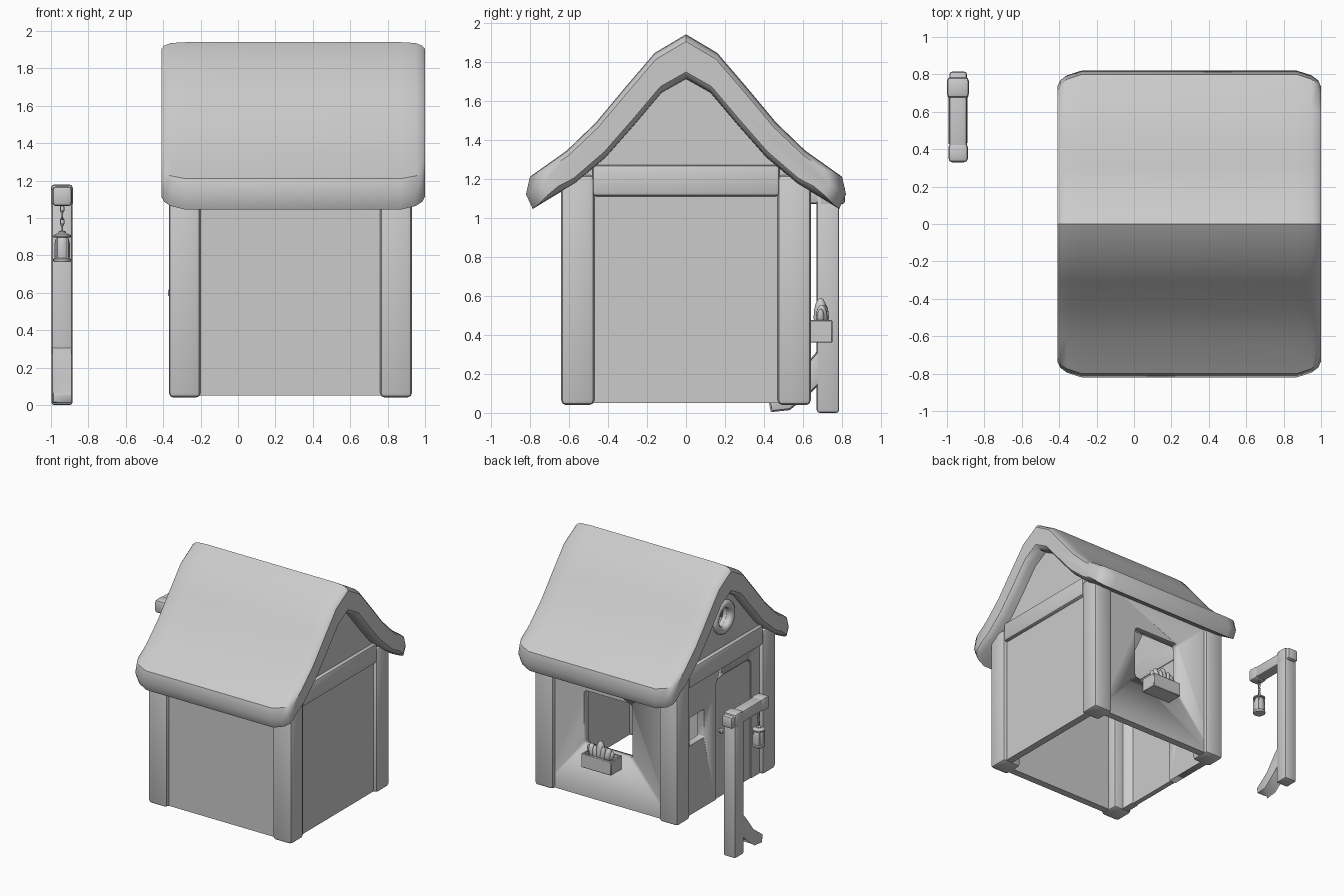
import bpy, bmesh, math
from mathutils import Vector, Matrix

if "Cube" in bpy.data.objects:
    bpy.data.objects.remove(bpy.data.objects["Cube"])


def finish(name, bm, bevel=0.0, segs=2, angle=40):
    if bevel:
        bm.normal_update()
        edges = [e for e in bm.edges if len(e.link_faces) == 2 and e.calc_face_angle(0) > 0.6]
        bmesh.ops.bevel(bm, geom=edges, offset=bevel, segments=segs, profile=0.5, affect='EDGES')
    bmesh.ops.recalc_face_normals(bm, faces=bm.faces)
    me = bpy.data.meshes.new(name)
    bm.to_mesh(me)
    bm.free()
    ob = bpy.data.objects.new(name, me)
    bpy.context.collection.objects.link(ob)
    bpy.ops.object.select_all(action='DESELECT')
    ob.select_set(True)
    bpy.context.view_layer.objects.active = ob
    bpy.ops.object.shade_smooth_by_angle(angle=math.radians(angle))
    return ob


def box(name, lo, hi, bevel=0.0, segs=2):
    lo, hi = Vector(lo), Vector(hi)
    bm = bmesh.new()
    bmesh.ops.create_cube(bm, size=1)
    for v in bm.verts:
        v.co = Vector(c * s for c, s in zip(v.co, hi - lo)) + (lo + hi) / 2
    return finish(name, bm, bevel, segs)


def loft(name, sections, bevel=0.0):
    """Join equal-length closed sections, capping both ends."""
    bm = bmesh.new()
    rings = [[bm.verts.new(p) for p in s] for s in sections]
    n = len(rings[0])
    for a, b in zip(rings, rings[1:]):
        for i in range(n):
            bm.faces.new((a[i], a[(i + 1) % n], b[(i + 1) % n], b[i]))
    bm.faces.new(rings[0])
    bm.faces.new(rings[-1])
    return finish(name, bm, bevel)


def prism_x(name, yz, x0, x1, bevel=0.0):
    return loft(name, [[(x, y, z) for y, z in yz] for x in (x0, x1)], bevel)


def rounded_rect(y0, y1, z0, z1, r, bottom=True):
    pts = []
    for cy, cz, a0, on in ((y1 - r, z1 - r, 0, True), (y0 + r, z1 - r, 90, True),
                           (y0 + r, z0 + r, 180, bottom), (y1 - r, z0 + r, 270, bottom)):
        if on:
            pts += [(cy + r * math.cos(math.radians(a0 + k * 30)),
                     cz + r * math.sin(math.radians(a0 + k * 30))) for k in range(4)]
        else:
            pts.append((y0 if a0 == 180 else y1, z0))
    return pts


def lathe(name, prof, loc, axis='Z', sides=20):
    rings = [[(r * math.cos(2 * math.pi * k / sides), r * math.sin(2 * math.pi * k / sides), z)
              for k in range(sides)] for r, z in prof]
    ob = loft(name, rings)
    if axis == 'X':
        ob.data.transform(Matrix.Rotation(-math.pi / 2, 4, 'Y'))
    ob.location = loc
    return ob


def torus(name, loc, R, r, rot=(0, 0, 0), scale=(1, 1, 1), n=24, m=10):
    bpy.ops.mesh.primitive_torus_add(major_radius=R, minor_radius=r, major_segments=n,
                                     minor_segments=m, location=loc, rotation=rot)
    ob = bpy.context.object
    ob.name, ob.scale = name, scale
    bpy.ops.object.shade_smooth()
    return ob


def cut(target, cutter):
    m = target.modifiers.new("opening", 'BOOLEAN')
    m.operation, m.object, m.solver = 'DIFFERENCE', cutter, 'EXACT'
    bpy.context.view_layer.objects.active = target
    bpy.ops.object.modifier_apply(modifier=m.name)
    bpy.data.objects.remove(cutter)


# Corner posts
for n, x in (("left", -0.37), ("right", 0.76)):
    for side, y in (("front", -0.64), ("back", 0.47)):
        box(f"{side}_{n}_post", (x, y, 0.04), (x + 0.17, y + 0.17, 1.22), 0.025)

# Gable walls and crossbeams
half = [(0.6, 0.05), (0.6, 1.2), (0.435, 1.40), (0.29, 1.57), (0.14, 1.74)]
gable = half + [(0, 1.82)] + [(-y, z) for y, z in reversed(half)]
prism_x("right_gable_wall", gable, 0.84, 0.90)
left = prism_x("left_gable_wall", gable, -0.34, -0.28)
box("right_crossbeam", (0.83, -0.48, 1.11), (0.93, 0.48, 1.27), 0.02)
box("left_crossbeam", (-0.37, -0.48, 1.11), (-0.27, 0.48, 1.27), 0.02)

# Side walls
box("front_wall", (-0.3, -0.61, 0.05), (0.86, -0.55, 1.25))
back = box("back_wall", (-0.3, 0.55, 0.05), (0.86, 0.61, 1.25))

# Window openings
rect = rounded_rect(0.06, 0.50, 0.47, 0.92, 0.03)
cut(back, loft("window_cutter", [[(x, y, z) for x, z in rect] for y in (0.4, 0.8)]))
cut(left, prism_x("small_window_cutter", rounded_rect(0.25, 0.44, 0.62, 0.85, 0.01), -0.5, -0.1))
cut(left, lathe("round_cutter", [(0.08, -0.2), (0.08, 0.2)], (-0.31, 0, 1.51), 'X', 24))
torus("round_window_frame", (-0.335, 0, 1.51), 0.105, 0.033, (0, math.pi / 2, 0))

# Door
cut(left, prism_x("door_cutter", rounded_rect(-0.36, 0.10, 0.0, 1.04, 0.06, False), -0.5, -0.1))
prism_x("door", rounded_rect(-0.355, 0.095, 0.05, 1.035, 0.06, False), -0.332, -0.29)
lathe("door_knob", [(0.01, -0.01), (0.01, 0.015), (0.022, 0.022), (0.024, 0.035), (0.012, 0.045)],
      (-0.33, 0.05, 0.60), 'X', 12)

# Curved thick roof: outer and inner point pairs from ridge to eave
pairs = [((0, 1.94), (0, 1.71)), ((0.16, 1.845), (0.125, 1.64)), ((0.31, 1.67), (0.26, 1.48)),
         ((0.46, 1.49), (0.41, 1.31)), ((0.61, 1.345), (0.57, 1.175)),
         ((0.80, 1.21), (0.72, 1.085)), ((0.82, 1.12), (0.785, 1.045))]


def roof_section(x, shrink, pull):
    outer, inner = [], []
    for i, (o, q) in enumerate(pairs):
        o, q = Vector(o), Vector(q)
        mid = (o + q) / 2
        off = Vector((-pull, pull * 0.72)) if i >= 5 else Vector((0, 0))
        outer.append(mid + (o - mid) * shrink + off)
        inner.append(mid + (q - mid) * shrink + off)
    loop = outer + inner[::-1]
    mirror = [Vector((-p.x, p.y)) for p in loop[1:-1]][::-1]
    return [(x, p.x, p.y) for p in loop + mirror]


ends = [(0.0, 0.68, 0.08), (0.015, 0.84, 0.05), (0.05, 0.96, 0.025), (0.13, 1, 0)]
loft("roof", [roof_section(-0.41 + d, s, p) for d, s, p in ends] +
     [roof_section(1.0 - d, s, p) for d, s, p in reversed(ends)])

# Planter under the back window
planter = box("planter", (0.155, 0.61, 0.36), (0.425, 0.75, 0.475), 0.004, 1)
cut(planter, box("planter_cutter", (0.17, 0.625, 0.45), (0.41, 0.735, 0.6)))
plants = [(0.29, 0.69, 0.10, 0.036), (0.22, 0.695, 0.06, 0.03), (0.36, 0.695, 0.065, 0.03),
          (0.255, 0.71, 0.07, 0.022), (0.325, 0.71, 0.06, 0.022), (0.19, 0.69, 0.04, 0.018),
          (0.39, 0.69, 0.045, 0.018)]
for x, y, h, r in plants:
    bpy.ops.mesh.primitive_uv_sphere_add(segments=12, ring_count=8, location=(x, y, 0.49))
    leaf = bpy.context.object
    leaf.name, leaf.scale = "plant", (r, r, h)
    leaf.rotation_euler.y = (x - 0.29) * 2.5
    bpy.ops.object.shade_smooth()

# Lantern post with arm and foot brace
box("lantern_post", (-0.997, 0.67, 0), (-0.885, 0.785, 1.16), 0.015)
box("post_cap", (-1.0, 0.675, 1.055), (-0.883, 0.785, 1.18), 0.02)
box("lantern_arm", (-0.987, 0.35, 1.07), (-0.893, 0.815, 1.165), 0.015)
box("arm_end", (-0.992, 0.33, 1.063), (-0.888, 0.43, 1.17), 0.02)
prism_x("foot_brace", [(0.70, 0.34), (0.64, 0.27), (0.55, 0.15), (0.43, 0.06), (0.44, 0.01),
                       (0.53, 0.02), (0.63, 0.10), (0.70, 0.17)], -0.993, -0.889, 0.006)

# Chain and lantern
L = (-0.94, 0.40, 0)
for i in range(4):
    torus("chain_link", (L[0], L[1], 1.05 - i * 0.035), 0.014, 0.004,
          (math.pi / 2, 0, (i % 2) * math.pi / 2), (0.7, 1.5, 1), 12, 6)
lathe("lantern_base", [(0.044, 0.765), (0.048, 0.77), (0.048, 0.78), (0.042, 0.786)], L)
lathe("lantern_body", [(0.039, 0.782), (0.041, 0.80), (0.041, 0.86), (0.036, 0.885), (0.028, 0.905)], L)
lathe("lantern_lid", [(0.046, 0.897), (0.048, 0.90), (0.047, 0.908), (0.02, 0.92), (0.02, 0.927),
                      (0.006, 0.932)], L)
for k in range(4):
    a = math.pi / 4 + k * math.pi / 2
    x, y = L[0] + 0.041 * math.cos(a), L[1] + 0.041 * math.sin(a)
    box("lantern_bar", (x - 0.004, y - 0.004, 0.775), (x + 0.004, y + 0.004, 0.90))
